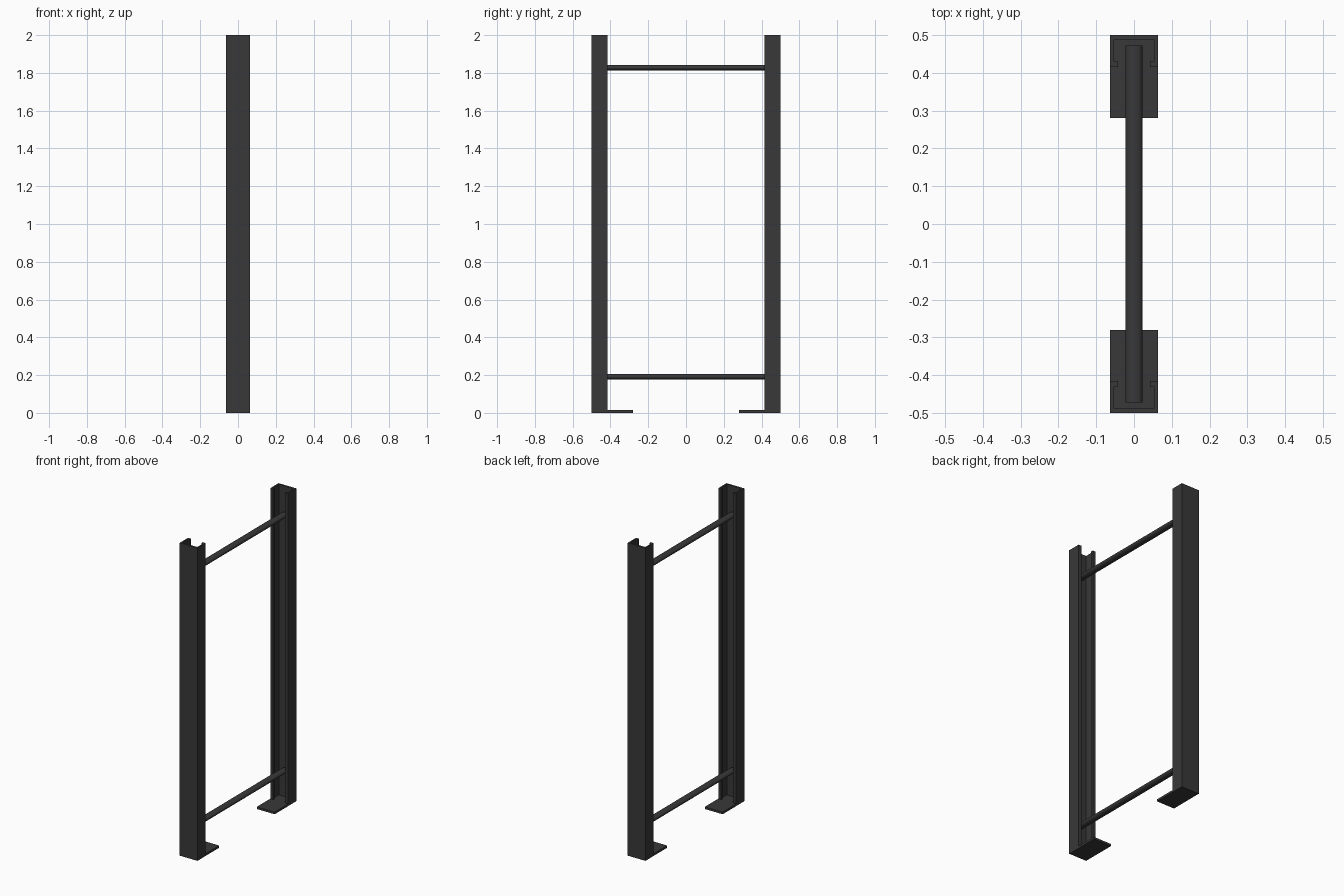
import bpy, bmesh, math
from mathutils import Vector

if "Cube" in bpy.data.objects:
    bpy.data.objects.remove(bpy.data.objects["Cube"])

mat = bpy.data.materials.new("dark_metal")
mat.diffuse_color = (0.04, 0.04, 0.04, 1)
mat.use_nodes = True
mat.node_tree.nodes["Principled BSDF"].inputs["Base Color"].default_value = mat.diffuse_color


def extrude(name, points, direction, smooth=False):
    """Solid made by pushing a closed outline along a direction."""
    bm = bmesh.new()
    face = bm.faces.new([bm.verts.new(p) for p in points])
    geom = bmesh.ops.extrude_face_region(bm, geom=[face])["geom"]
    verts = [g for g in geom if isinstance(g, bmesh.types.BMVert)]
    bmesh.ops.translate(bm, verts=verts, vec=Vector(direction))
    bmesh.ops.recalc_face_normals(bm, faces=bm.faces)
    mesh = bpy.data.meshes.new(name)
    bm.to_mesh(mesh)
    bm.free()
    mesh.materials.append(mat)
    ob = bpy.data.objects.new(name, mesh)
    bpy.context.collection.objects.link(ob)
    if smooth:
        bpy.ops.object.select_all(action='DESELECT')
        ob.select_set(True)
        bpy.context.view_layer.objects.active = ob
        bpy.ops.object.shade_smooth_by_angle(angle=math.radians(40))
    return ob


# Half outline of the lipped channel; the other half is its mirror in x
W, OUT, IN = 0.063, 0.5, 0.416
half = [(W, OUT), (W, IN), (0.042, IN), (0.042, 0.43), (0.053, 0.43), (0.053, 0.488)]
channel = half + [(-x, y) for x, y in reversed(half)]
plate = [(W, OUT), (W, 0.28), (-W, 0.28), (-W, OUT)]
FOOT = 0.014

# Uprights and foot plates, front and back
for side, s in (("front", -1), ("back", 1)):
    extrude(side + "_foot_plate", [(x, s * y, 0) for x, y in plate], (0, 0, FOOT))
    extrude(side + "_upright", [(x, s * y, FOOT) for x, y in channel], (0, 0, 2 - FOOT))

# Oval cross bars
for name, z in (("lower_cross_bar", 0.192), ("upper_cross_bar", 1.828)):
    ring = [(0.0225 * math.cos(a), -0.472, z + 0.015 * math.sin(a))
            for a in (i * math.tau / 24 for i in range(24))]
    extrude(name, ring, (0, 0.944, 0), smooth=True)
